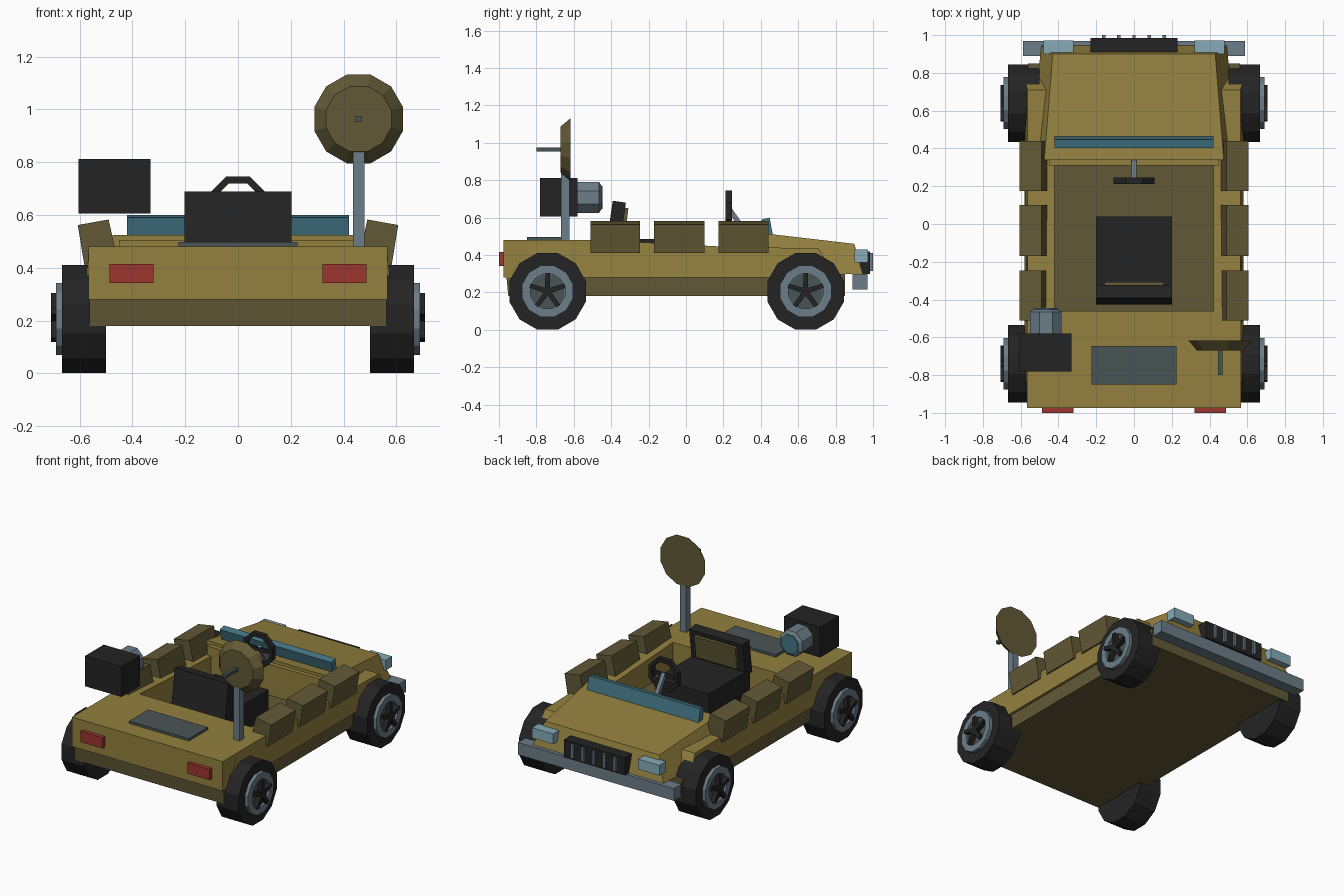
import bpy, bmesh, math
from mathutils import Vector

if "Cube" in bpy.data.objects:
    bpy.data.objects.remove(bpy.data.objects["Cube"])


def material(name, hexa):
    m = bpy.data.materials.new(name)
    lin = [((c / 255 + 0.055) / 1.055) ** 2.4 for c in bytes.fromhex(hexa)]
    m.diffuse_color = (*lin, 1)
    m.use_nodes = True
    m.node_tree.nodes["Principled BSDF"].inputs["Base Color"].default_value = m.diffuse_color
    return m


OCHRE = material("ochre", "93803F")
OLIVE = material("dark olive", "625936")
BLACK = material("black", "242424")
SLATE = material("slate", "6C7D88")
GREY = material("dark grey", "4A5556")
RED = material("red", "9C3630")
TEAL = material("teal glass", "447786")
PALE = material("pale blue", "86ABB8")


def finish(name, bm, mat):
    bmesh.ops.recalc_face_normals(bm, faces=bm.faces)
    me = bpy.data.meshes.new(name)
    bm.to_mesh(me)
    bm.free()
    me.materials.append(mat)
    ob = bpy.data.objects.new(name, me)
    bpy.context.collection.objects.link(ob)
    return ob


def skin(bm, rings, closed=False):
    """Join rings of points into a tube, capped or closed on itself."""
    vs = [[bm.verts.new(p) for p in r] for r in rings]
    n = len(vs[0])
    pairs = list(zip(vs, vs[1:] + vs[:1]))
    for a, b in pairs if closed else pairs[:-1]:
        for i in range(n):
            j = (i + 1) % n
            bm.faces.new((a[i], a[j], b[j], b[i]))
    if not closed:
        bm.faces.new(vs[0])
        bm.faces.new(vs[-1])


def place(axis, t, u, v):
    return {"x": (t, u, v), "y": (u, t, v), "z": (u, v, t)}[axis]


def prism(name, axis, pts, a, b, mat):
    bm = bmesh.new()
    skin(bm, [[place(axis, t, *p) for p in pts] for t in (a, b)])
    return finish(name, bm, mat)


def box(name, x, y, z, mat):
    pts = [(y[0], z[0]), (y[1], z[0]), (y[1], z[1]), (y[0], z[1])]
    return prism(name, "x", pts, x[0], x[1], mat)


def lathe(name, axis, centre, rings, n, mat, closed=False):
    """Rings of (position on axis, radius) around a centre in the other two axes."""
    bm = bmesh.new()
    k = math.pi / n
    out = [[place(axis, t, centre[0] + r * math.cos(k * (2 * i + 1)),
                  centre[1] + r * math.sin(k * (2 * i + 1))) for i in range(n)]
           for t, r in rings]
    skin(bm, out, closed)
    return finish(name, bm, mat)


def mx(s, a, b):
    return (min(s * a, s * b), max(s * a, s * b))


# Lower tub, its top is the cockpit floor
prism("lower_body", "x", [(-0.95, 0.18), (0.85, 0.18), (0.85, 0.30), (-0.96, 0.285)],
      -0.562, 0.562, OLIVE)

# Rear deck, dashboard and hood
prism("rear_deck", "x", [(-0.975, 0.28), (-0.975, 0.48), (-0.46, 0.48), (-0.46, 0.28)],
      -0.567, 0.567, OCHRE)
box("dashboard", (-0.45, 0.45), (0.31, 0.36), (0.29, 0.505), OCHRE)
bm = bmesh.new()
skin(bm, [[(-w0, y0, 0.30), (w0, y0, 0.30), (w1, y1, z), (-w1, y1, z)]
          for w0, y0, w1, y1, z in ((0.56, 0.34, 0.475, 0.34, 0.525),
                                    (0.49, 0.945, 0.43, 0.90, 0.46))])
finish("hood", bm, OCHRE)

# Side walls running into the front fenders
for s, side in ((-1, "left"), (1, "right")):
    bm = bmesh.new()
    prof = [(-0.90, 0.28), (-0.82, 0.48), (-0.46, 0.48), (0.20, 0.445),
            (0.71, 0.435), (0.78, 0.31), (0.78, 0.28)]
    skin(bm, [[(s * 0.42, *p) for p in prof],
              [(s * (0.58 if z < 0.4 else 0.565), y, z) for y, z in prof]])
    finish(side + "_side_wall", bm, OCHRE)

    # Tilted saddle boxes
    for i, (a, b) in enumerate(((-0.51, -0.245), (-0.17, 0.10), (0.175, 0.44))):
        prism(f"{side}_saddle_box_{i + 1}", "y",
              [(s * 0.49, 0.583), (s * 0.607, 0.562), (s * 0.582, 0.41), (s * 0.457, 0.432)],
              a, b, OLIVE)

    # Lights
    box(side + "_tail_light", mx(s, 0.32, 0.487), (-1.0, -0.97), (0.342, 0.415), RED)
    box(side + "_headlight", mx(s, 0.32, 0.48), (0.90, 0.972), (0.36, 0.43), PALE)

    # Wheels
    for y, end in ((-0.74, "rear"), (0.64, "front")):
        nm = f"{side}_{end}_"
        c = (y, 0.206)
        lathe(nm + "tyre", "x", c, [(s * 0.50, 0.212), (s * 0.667, 0.212)], 12, BLACK)
        lathe(nm + "rim", "x", c, [(s * 0.60, 0.142), (s * 0.69, 0.142),
                                   (s * 0.69, 0.095), (s * 0.672, 0.095)], 12, SLATE)
        lathe(nm + "hub", "x", c, [(s * 0.66, 0.094), (s * 0.676, 0.094)], 12, GREY)
        bm = bmesh.new()
        for k in range(5):
            t = math.pi / 2 + k * math.tau / 5
            d, e = Vector((math.cos(t), math.sin(t))), Vector((-math.sin(t), math.cos(t)))
            quad = [Vector(c) + d * r + e * w for r, w in
                    ((0, -0.014), (0.098, -0.012), (0.098, 0.012), (0, 0.014))]
            skin(bm, [[(x, *q) for q in quad] for x in (s * 0.672, s * 0.708)])
        finish(nm + "spokes", bm, BLACK)

# Windshield
prism("windshield", "x", [(0.425, 0.505), (0.465, 0.505), (0.447, 0.60), (0.402, 0.59)],
      -0.42, 0.42, TEAL)

# Bumper and grille
box("bumper", (-0.587, 0.587), (0.89, 0.97), (0.217, 0.30), SLATE)
box("grille", (-0.23, 0.23), (0.90, 0.985), (0.30, 0.42), BLACK)
for i in range(-2, 3):
    box(f"grille_bar_{i + 3}", (i * 0.08 - 0.009, i * 0.08 + 0.009), (0.98, 1.0),
        (0.315, 0.41), SLATE)

# Hatch plate on the rear deck
box("hatch", (-0.225, 0.225), (-0.85, -0.645), (0.475, 0.497), GREY)

# Seat with olive back cushion
box("seat_base", (-0.202, 0.202), (-0.40, 0.04), (0.29, 0.485), BLACK)
prism("seat_back", "x", [(-0.425, 0.46), (-0.35, 0.46), (-0.322, 0.68), (-0.392, 0.69)],
      -0.202, 0.202, BLACK)
prism("seat_cushion", "x", [(-0.35, 0.50), (-0.327, 0.50), (-0.308, 0.65), (-0.335, 0.655)],
      -0.155, 0.155, OLIVE)

# Steering wheel
lathe("steering_wheel", "y", (0, 0.636), [(0.212, 0.109), (0.212, 0.118), (0.245, 0.118),
                                          (0.245, 0.09), (0.212, 0.09)], 8, BLACK, True)
box("steering_spoke", (-0.10, 0.10), (0.222, 0.237), (0.622, 0.648), BLACK)
prism("steering_column", "x", [(0.222, 0.645), (0.242, 0.655), (0.36, 0.48), (0.33, 0.46)],
      -0.013, 0.013, SLATE)

# Dish antenna on a pole
box("dish_pole", (0.435, 0.48), (-0.668, -0.622), (0.47, 0.84), SLATE)
lathe("dish", "y", (0.457, 0.964), [(-0.67, 0.128), (-0.617, 0.174)], 12, OLIVE)
box("dish_feed", (0.446, 0.469), (-0.80, -0.66), (0.953, 0.976), GREY)

# Floating searchlight
box("searchlight_box", (-0.605, -0.332), (-0.78, -0.58), (0.605, 0.812), BLACK)
lathe("searchlight_barrel", "y", (-0.467, 0.708),
      [(-0.59, 0.09), (-0.465, 0.09), (-0.453, 0.07)], 8, SLATE)
lathe("searchlight_lens", "y", (-0.467, 0.708), [(-0.46, 0.066), (-0.446, 0.066)], 8, TEAL)
